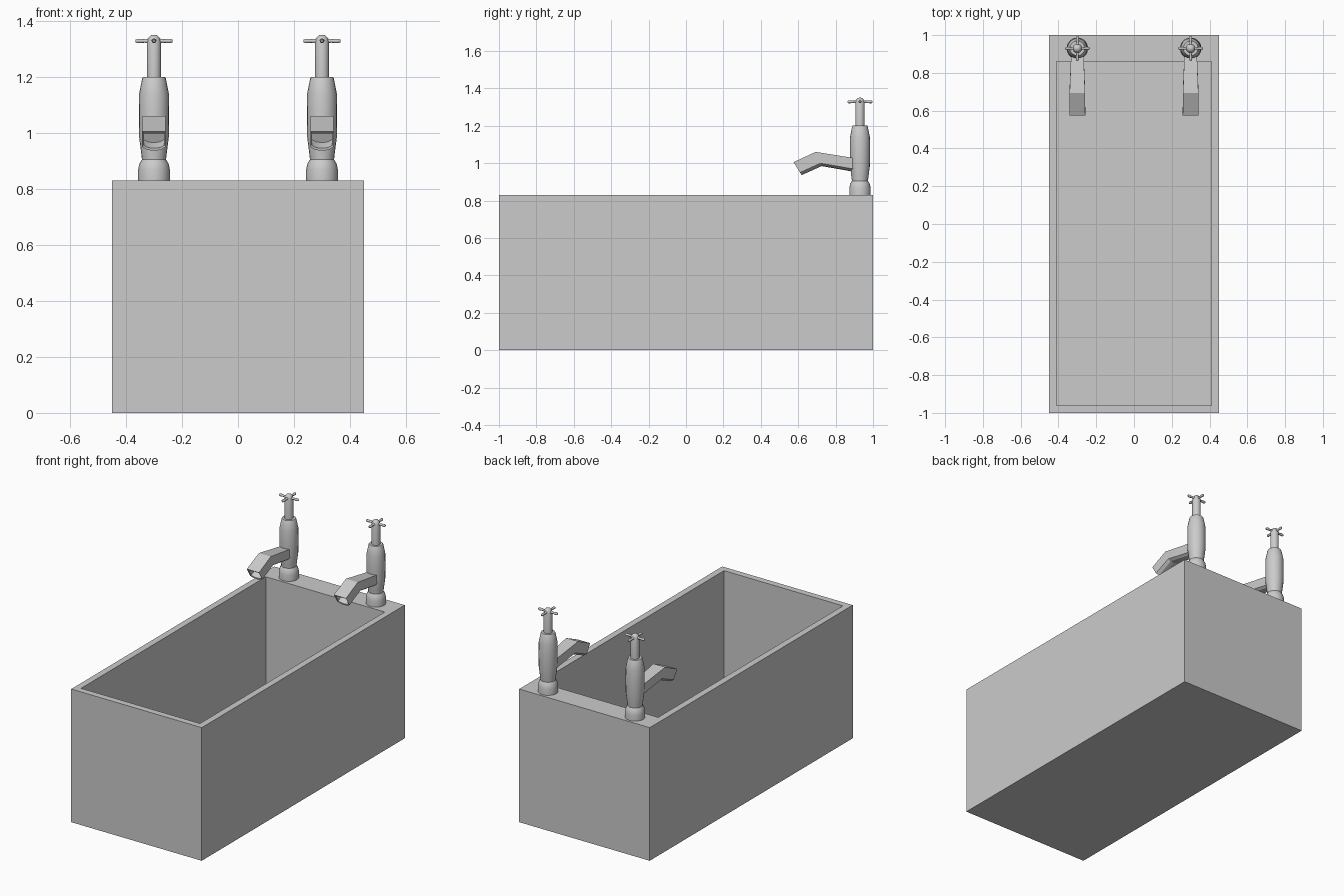
import bpy, bmesh, math
from mathutils import Matrix

if "Cube" in bpy.data.objects:
    bpy.data.objects.remove(bpy.data.objects["Cube"])

TAP_Y = 0.93


def finish(name, bm, smooth=None):
    bmesh.ops.recalc_face_normals(bm, faces=bm.faces)
    me = bpy.data.meshes.new(name)
    bm.to_mesh(me)
    bm.free()
    ob = bpy.data.objects.new(name, me)
    bpy.context.collection.objects.link(ob)
    if smooth:
        bpy.ops.object.select_all(action='DESELECT')
        ob.select_set(True)
        bpy.context.view_layer.objects.active = ob
        bpy.ops.object.shade_smooth_by_angle(angle=math.radians(smooth))
    return ob


def loft(bm, rings, cap_start=True, cap_end=True):
    rows = [[bm.verts.new(p) for p in r] for r in rings]
    for a, b in zip(rows, rows[1:]):
        for i in range(len(a)):
            j = (i + 1) % len(a)
            bm.faces.new((a[i], a[j], b[j], b[i]))
    if cap_start:
        bm.faces.new(rows[0][::-1])
    if cap_end:
        bm.faces.new(rows[-1])


def turned(bm, profile, cx, cy, n=20):
    loft(bm, [[(cx + r * math.cos(2 * math.pi * i / n),
                cy + r * math.sin(2 * math.pi * i / n), z) for i in range(n)]
              for r, z in profile])


# Tub: one continuous skin from the underside, over the rim, to the inner floor
def rect(x, y0, y1, z):
    return [(-x, y0, z), (x, y0, z), (x, y1, z), (-x, y1, z)]


bm = bmesh.new()
loft(bm, [rect(.45, -1, 1, 0), rect(.45, -1, 1, .83),
          rect(.41, -.96, .86, .83), rect(.41, -.96, .86, .04)])
finish("tub", bm)

BODY = [(.057, .83), (.057, .868), (.052, .89), (.043, .905), (.046, .93),
        (.053, .985), (.054, 1.06), (.053, 1.14), (.042, 1.195), (.039, 1.20)]
STEM = [(.025, 1.195), (.025, 1.322), (.021, 1.338), (.013, 1.347), (.004, 1.35)]
SPOKE = [(.010, .015), (.006, .032), (.008, .052), (.008, .061), (.004, .066)]

# Spout stations: top (y, z), bottom (y, z), half width
SPOUT = [((.93, 1.022), (.93, .965), .033), ((.88, 1.03), (.88, .957), .034),
         ((.693, 1.06), (.725, .984), .041), ((.575, 1.005), (.618, .936), .042)]


def section(cx, top, bot, w):
    def at(x, t):
        return (cx + x, top[0] + (bot[0] - top[0]) * t, top[1] + (bot[1] - top[1]) * t)
    return [at(-w, 0), at(w, 0), at(w, .8), at(w * .6, .95), at(0, 1),
            at(-w * .6, .95), at(-w, .8)]


for side, cx in (("left", -.3), ("right", .3)):
    # Tap body and valve stem
    bm = bmesh.new()
    turned(bm, BODY, cx, TAP_Y)
    finish(side + "_tap_body", bm, 35)
    bm = bmesh.new()
    turned(bm, STEM, cx, TAP_Y)
    finish(side + "_tap_stem", bm, 40)

    # Cross handle
    bm = bmesh.new()
    for k in range(4):
        part = bmesh.new()
        turned(part, SPOKE, 0, 0, 10)
        m = (Matrix.Translation((cx, TAP_Y, 1.328))
             @ Matrix.Rotation(k * math.pi / 2, 4, 'Z') @ Matrix.Rotation(math.pi / 2, 4, 'Y'))
        part.transform(m)
        tmp = bpy.data.meshes.new("spoke")
        part.to_mesh(tmp)
        part.free()
        bm.from_mesh(tmp)
        bpy.data.meshes.remove(tmp)
    finish(side + "_tap_handle", bm, 40)

    # Spout with a recessed mouth
    bm = bmesh.new()
    mouth = [section(cx, (.584, .998), (.616, .945), .036),
             section(cx, (.63, 1.018), (.655, .965), .036)]
    loft(bm, [section(cx, *s) for s in SPOUT] + mouth)
    finish(side + "_spout", bm, 25)
